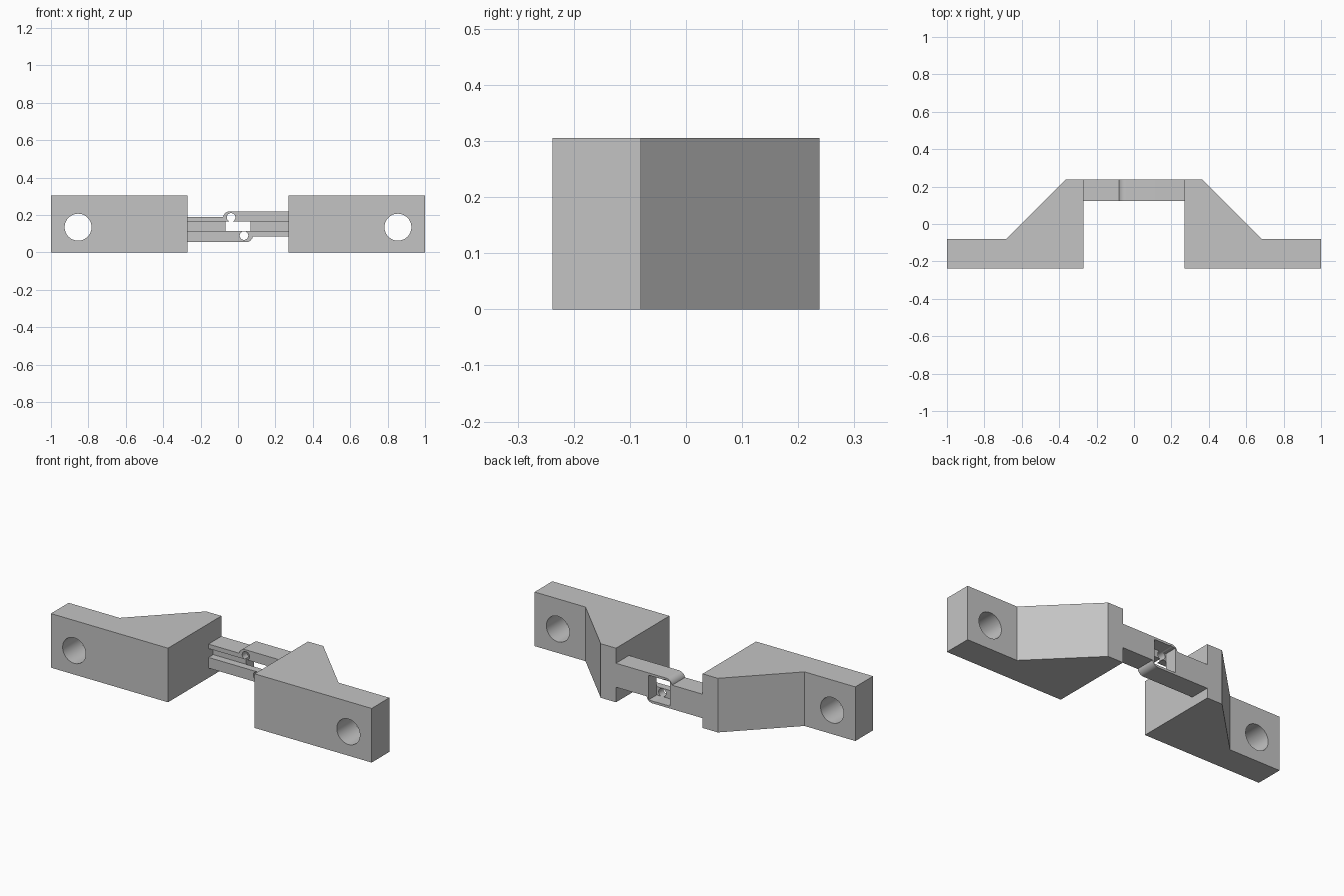
import bpy, bmesh, math

cube = bpy.data.objects.get("Cube")
if cube:
    bpy.data.objects.remove(cube, do_unlink=True)

# Single grey material
grey = bpy.data.materials.new("plain_grey")
grey.use_nodes = True
COLOUR = (0.55, 0.55, 0.55, 1)
grey.diffuse_color = COLOUR
grey.node_tree.nodes["Principled BSDF"].inputs["Base Color"].default_value = COLOUR

BACK = 0.238
HEIGHT = 0.305


def prism(name, points, depth):
    """Extrude a closed outline of 3D points along a vector."""
    bm = bmesh.new()
    face = bm.faces.new([bm.verts.new(p) for p in points])
    ext = bmesh.ops.extrude_face_region(bm, geom=[face])
    verts = [v for v in ext["geom"] if isinstance(v, bmesh.types.BMVert)]
    bmesh.ops.translate(bm, verts=verts, vec=depth)
    bmesh.ops.recalc_face_normals(bm, faces=bm.faces)
    mesh = bpy.data.meshes.new(name)
    bm.to_mesh(mesh)
    bm.free()
    mesh.materials.append(grey)
    obj = bpy.data.objects.new(name, mesh)
    bpy.context.collection.objects.link(obj)
    return obj


def profile_y(name, outline, y0, y1):
    return prism(name, [(x, y0, z) for x, z in outline], (0, y1 - y0, 0))


def arc(cx, cz, r, a0, a1, n):
    angles = [math.radians(a0 + (a1 - a0) * i / n) for i in range(n + 1)]
    return [(cx + r * math.cos(a), cz + r * math.sin(a)) for a in angles]


def box_cut(x, z0, z1, y0, y1):
    return profile_y("cutter", [(-x, z0), (x, z0), (x, z1), (-x, z1)], y0, y1)


def hole_cut(x, z, r):
    return profile_y("cutter", arc(x, z, r, 0, 352.5, 47), -0.5, 0.5)


def carve(obj, cutters):
    """Subtract each cutter, then smooth the curved walls."""
    bpy.ops.object.select_all(action="DESELECT")
    bpy.context.view_layer.objects.active = obj
    obj.select_set(True)
    for cutter in cutters:
        cutter.hide_render = True
        mod = obj.modifiers.new("cut", "BOOLEAN")
        mod.operation = "DIFFERENCE"
        mod.solver = "EXACT"
        mod.object = cutter
        bpy.ops.object.modifier_apply(modifier=mod.name)
        bpy.data.objects.remove(cutter, do_unlink=True)
    bpy.ops.object.shade_smooth_by_angle(angle=math.radians(30))


# Mirrored end blocks with a sloped back and a mounting hole
for name, s in (("right_block", -1), ("left_block", 1)):
    plan = [(1, -BACK), (0.27, -BACK), (0.27, BACK),
            (0.365, BACK), (0.683, -0.08), (1, -0.08)]
    block = prism(name, [(s * x, y, 0) for x, y in plan], (0, 0, HEIGHT))
    carve(block, [hole_cut(s * 0.855, 0.135, 0.072)])

# Linking bridge: two offset arms joined by rounded hooks
half = [(-0.27, 0.055)] + arc(0.043, 0.092, 0.037, -90, 0, 10) + [(0.08, 0.085), (0.27, 0.085)]
half = [p for p in half if p[0] < 0.0799 or p[1] < 0.0855]
outline = half + [(-x, 0.275 - z) for x, z in half]
bridge = profile_y("linking_bridge", outline, 0.123, BACK)
carve(bridge, [
    box_cut(0.3, 0.115, 0.165, 0.05, 0.165),     # front groove
    box_cut(0.067, 0.115, 0.165, 0.05, 0.4),     # central window
    box_cut(0.067, 0.068, 0.207, 0.165, 0.4),    # back pocket
    hole_cut(-0.037, 0.187, 0.023),              # upper hook pin hole
    hole_cut(0.032, 0.09, 0.023),                # lower hook pin hole
])
